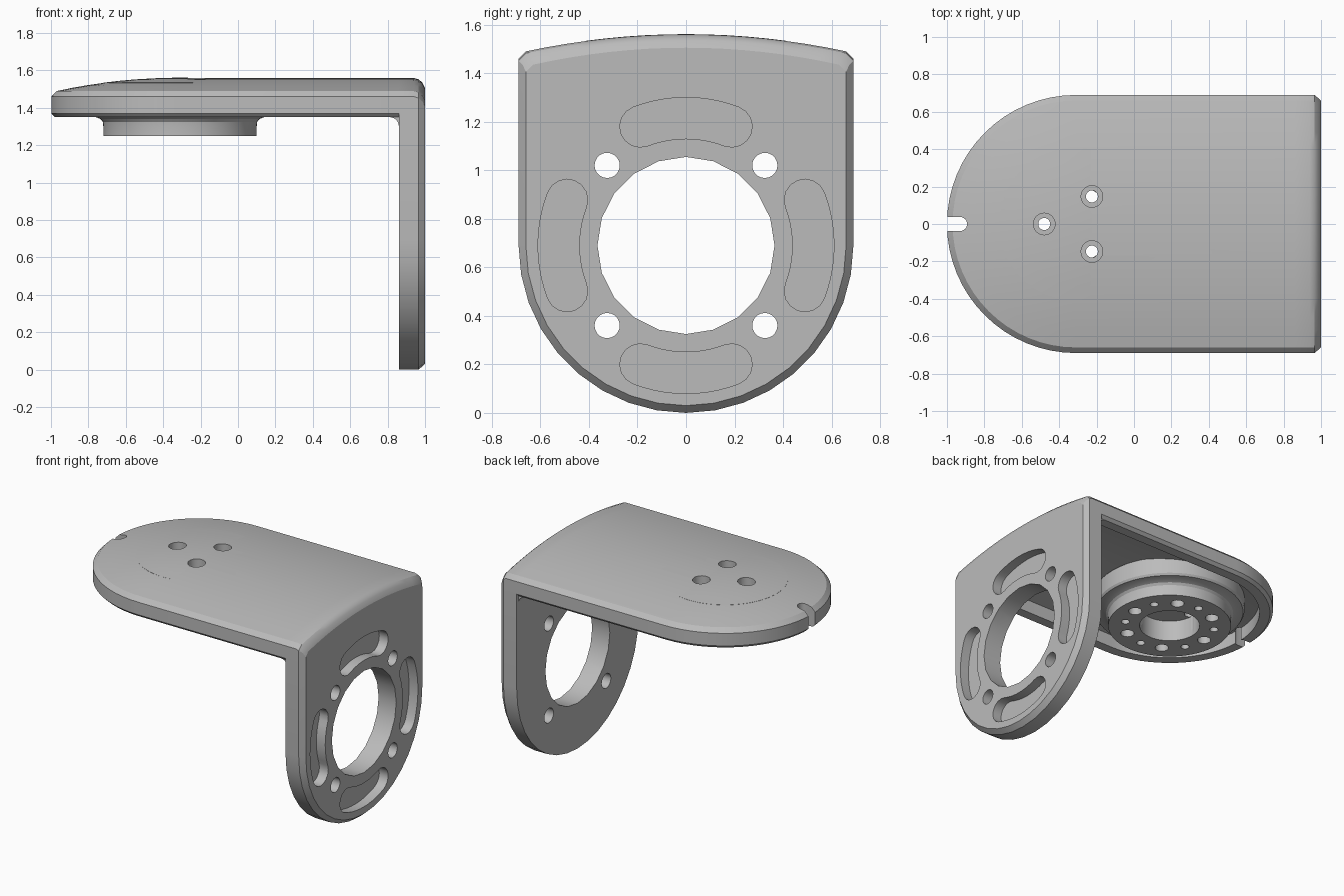
import bpy, bmesh, math
from mathutils import Matrix, Vector

if "Cube" in bpy.data.objects:
    bpy.data.objects.remove(bpy.data.objects["Cube"])

grey = bpy.data.materials.new("satin grey")
grey.use_nodes = True
grey.diffuse_color = (0.5, 0.5, 0.5, 1)
grey.node_tree.nodes["Principled BSDF"].inputs["Base Color"].default_value = (0.5, 0.5, 0.5, 1)

HALF, CX, CZ, WALL = 0.69, -0.31, 0.69, 0.86   # half width, hub x, bore z, inner wall x
STEPS = [i * 0.66 / 8 for i in range(9)]


def crown(t):
    return 1.56 - 0.07 * (t / 0.66) ** 2


def make(name, bm):
    bmesh.ops.remove_doubles(bm, verts=bm.verts, dist=1e-5)
    bmesh.ops.recalc_face_normals(bm, faces=bm.faces)
    me = bpy.data.meshes.new(name)
    bm.to_mesh(me)
    bm.free()
    me.materials.append(grey)
    ob = bpy.data.objects.new(name, me)
    bpy.context.collection.objects.link(ob)
    return ob


def loft(bm, rows, closed=False, caps=False):
    vs = [[bm.verts.new(p) for p in row] for row in rows]
    for a, b in zip(vs, vs[1:]):
        n = len(a)
        for i in range(n if closed else n - 1):
            j = (i + 1) % n
            bm.faces.new((a[i], a[j], b[j], b[i]))
    if caps:
        bm.faces.new(vs[0])
        bm.faces.new(vs[-1])


def cylinder(bm, r, lo, hi, at, axis="Z", n=24):
    """Round cutter from lo to hi along an axis; at holds the other two coordinates."""
    rows = []
    for h in (lo, hi):
        ring = []
        for i in range(n):
            a = math.tau * i / n
            u, v = at[0] + r * math.cos(a), at[1] + r * math.sin(a)
            ring.append((u, v, h) if axis == "Z" else (h, u, v))
        rows.append(ring)
    loft(bm, rows, True, True)


def cut(target, bm):
    cutter = make("cutter", bm)
    cutter.hide_render = True
    mod = target.modifiers.new("cut", "BOOLEAN")
    mod.operation, mod.solver, mod.object = "DIFFERENCE", "EXACT", cutter
    bpy.context.view_layer.objects.active = target
    bpy.ops.object.modifier_apply(modifier="cut")
    bpy.data.objects.remove(cutter)


# Top plate: a hollow crowned section swept round a U-shaped path
def u_path(t, z):
    arc = [(CX - t * math.sin(a), -t * math.cos(a), z)
           for a in (math.pi * i / 32 for i in range(33))]
    return [(WALL, -t, z)] + arc + [(WALL, t, z)]


section = [(t, crown(t)) for t in STEPS] + [(HALF, 1.46), (HALF, 1.37), (0.67, 1.35), (0.6, 1.35)]
section += [(t, crown(t) - 0.06) for t in (0.6, 0.5, 0.4, 0.25, 0)]
bm = bmesh.new()
loft(bm, [u_path(t, z) for t, z in section])
bmesh.ops.remove_doubles(bm, verts=bm.verts, dist=1e-5)
bmesh.ops.holes_fill(bm, edges=[e for e in bm.edges if e.is_boundary], sides=0)
top_plate = make("top_plate", bm)

# Alignment notch in the rounded end
bm = bmesh.new()
w = 0.038
slot = [(-1.1, -w), (-0.93, -w)]
slot += [(-0.93 + w * math.sin(a), -w * math.cos(a)) for a in (math.pi * i / 8 for i in range(1, 8))]
slot += [(-0.93, w), (-1.1, w)]
loft(bm, [[(x, y, z) for x, y in slot] for z in (1.2, 1.7)], True, True)
cut(top_plate, bm)


# Side plate: round-bottomed outline with chamfered rim and softened top corner
def outline(x, inset, drop):
    r = HALF - inset
    pts = [(x, r * math.cos(a), CZ - r * math.sin(a))
           for a in (math.pi * i / 18 for i in range(19))]
    k = r / HALF
    pts.append((x, -r, 1.46 - drop))
    pts += [(x, s * t * k, crown(t) - drop) for s, ts in ((-1, STEPS[::-1]), (1, STEPS[1:])) for t in ts]
    pts.append((x, r, 1.46 - drop))
    return pts


bm = bmesh.new()
loft(bm, [outline(*v) for v in ((WALL, 0, 0), (0.94, 0, 0), (0.965, 0, 0.008),
                                (0.985, 0.017, 0.025), (1, 0.03, 0.055))], True, True)
side_plate = make("side_plate", bm)

# Main bore and four bolt holes
bm = bmesh.new()
cylinder(bm, 0.365, 0.7, 1.2, (0, CZ), "X", 20)
for sy in (-1, 1):
    for sz in (-1, 1):
        cylinder(bm, 0.052, 0.7, 1.2, (sy * 0.325, CZ + sz * 0.33), "X", 20)
cut(side_plate, bm)

# Four blind curved pockets
bm = bmesh.new()
for q in range(4):
    mid, span, r, h = q * math.pi / 2, math.radians(21), 0.525, 0.085
    pts = [((r + h) * Vector((math.cos(a), math.sin(a))))
           for a in (mid - span + span * i / 5 for i in range(11))]
    for sign in (1, -1):
        e = mid + sign * span
        centre = r * Vector((math.cos(e), math.sin(e)))
        start = e if sign == 1 else e + math.pi
        pts += [centre + h * Vector((math.cos(start + math.pi * i / 8), math.sin(start + math.pi * i / 8)))
                for i in range(1, 8)]
        if sign == 1:
            pts += [((r - h) * Vector((math.cos(a), math.sin(a))))
                    for a in (mid + span - span * i / 5 for i in range(11))]
    loft(bm, [[(x, p.x, CZ + p.y) for p in pts] for x in (0.93, 1.1)], True, True)
cut(side_plate, bm)

# Inner corner web with a concave fillet
bm = bmesh.new()
f = 0.05
prof = [(WALL, 1.43), (WALL, 1.35 - f)]
prof += [(WALL - f + f * math.cos(a), 1.35 - f + f * math.sin(a))
         for a in (math.pi / 2 * i / 6 for i in range(1, 7))]
prof += [(WALL - f, 1.43)]
loft(bm, [[(x, y, z) for x, z in prof] for y in (-0.67, 0.67)], True, True)
make("corner_fillet", bm)

# Hub: turned flange and boss, its cap flush with the crown
hub_prof = [(t, crown(t) + 0.001) for t in (0, 0.0825, 0.165, 0.2475, 0.33, 0.41)]
hub_prof += [(0.41, 1.49), (0.5, 1.49), (0.5, 1.37), (0.49, 1.355), (0.45, 1.35), (0.425, 1.34),
             (0.413, 1.325), (0.41, 1.3), (0.41, 1.25), (0.2, 1.25), (0.2, 1.4), (0, 1.4)]
bm = bmesh.new()
loft(bm, [[(CX + r * math.cos(a), r * math.sin(a), z)
           for a in (math.tau * i / 64 for i in range(64))] for r, z in hub_prof], True)
hub = make("hub", bm)

# Alternating large and small blind holes on the boss face
bm = bmesh.new()
for i in range(12):
    a = math.tau * i / 12
    cylinder(bm, 0.028 if i % 2 else 0.045, 1.2, 1.33,
             (CX + 0.3 * math.cos(a), 0.3 * math.sin(a)), n=16)
cut(hub, bm)

# Three counterbored screw holes through plate and hub
for target in (top_plate, hub):
    for radius, low in ((0.058, 1.5), (0.032, 1.3)):
        bm = bmesh.new()
        for i in range(3):
            a = math.pi / 3 + math.tau * i / 3
            cylinder(bm, radius, low, 1.7, (CX + 0.17 * math.cos(a), 0.17 * math.sin(a)))
        cut(target, bm)

# Smooth curves, crisp edges
for ob in (top_plate, side_plate, hub, bpy.data.objects["corner_fillet"]):
    bpy.ops.object.select_all(action="DESELECT")
    ob.select_set(True)
    bpy.context.view_layer.objects.active = ob
    bpy.ops.object.shade_smooth_by_angle(angle=math.radians(25))
